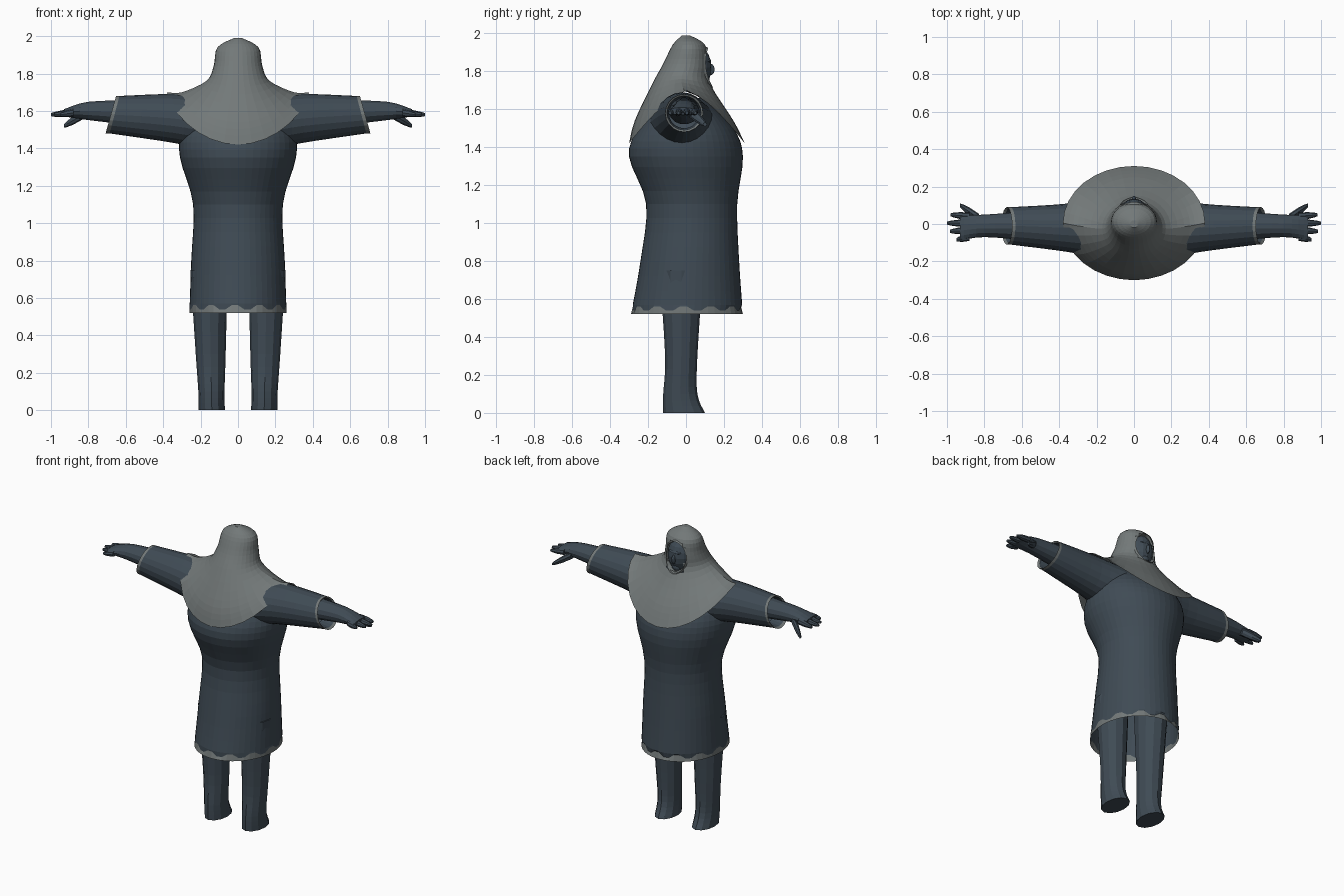
import bpy, bmesh
from math import sin, cos, pi
from mathutils import Vector

cube = bpy.data.objects.get("Cube")
if cube:
    bpy.data.objects.remove(cube, do_unlink=True)


def material(name, rgb):
    mat = bpy.data.materials.new(name)
    mat.use_nodes = True
    colour = (*rgb, 1)
    mat.diffuse_color = colour
    bsdf = mat.node_tree.nodes["Principled BSDF"]
    bsdf.inputs["Base Color"].default_value = colour
    return mat


SLATE = material("dark slate cloth", (0.05, 0.07, 0.09))
GREY = material("pale grey cloth", (0.17, 0.19, 0.19))


def angles(count):
    return [2 * pi * i / count for i in range(count)]


def smooth(keys, steps=4):
    """Pass a flowing curve through a few key cross-sections."""
    padded = [Vector(key) for key in (keys[0], *keys, keys[-1])]
    result = []
    for before, start, end, after in zip(padded, padded[1:], padded[2:], padded[3:]):
        for step in range(steps):
            t = step / steps
            bend = 2 * before - 5 * start + 4 * end - after
            twist = 3 * (start - end) + after - before
            result.append(start + ((end - before) * t + bend * t**2 + twist * t**3) / 2)
    return result + [padded[-1]]


def flat_ring(z, half_width, back, front, count, cx=0, drop=0, wave=0):
    """Level oval; drop lowers both its ends in y, wave scallops it."""
    middle, depth = (back + front) / 2, (front - back) / 2
    return [Vector((cx + half_width * cos(t), middle + depth * sin(t),
                    z - drop * abs(sin(t)) ** 1.4 + wave * cos(12 * t + pi / 4)))
            for t in angles(count)]


def arm_ring(side, x, cy, cz, depth, height, count, slant=0):
    """Oval across the arm, slanted where it forms a cuff."""
    return [Vector((side * (x - slant * height * sin(t)),
                    cy + depth * cos(t), cz + height * sin(t)))
            for t in angles(count)]


def loft(name, rings, mats, caps=(), trim=(), hole=None):
    """Skin a row of rings; trim lists the bands in the second material."""
    bm = bmesh.new()
    rows = [[bm.verts.new(point) for point in ring] for ring in rings]
    for band, (low, high) in enumerate(zip(rows, rows[1:])):
        for i in range(len(low)):
            face = bm.faces.new((low[i - 1], low[i], high[i], high[i - 1]))
            face.material_index = int(band in trim)
    for end in caps:
        bm.faces.new(rows[end])
    if hole:
        opened = [face for face in bm.faces if hole(face.calc_center_median())]
        bmesh.ops.delete(bm, geom=opened, context='FACES')
    bmesh.ops.recalc_face_normals(bm, faces=bm.faces)
    mesh = bpy.data.meshes.new(name)
    bm.to_mesh(mesh)
    bm.free()
    for mat in mats:
        mesh.materials.append(mat)
    bpy.context.collection.objects.link(bpy.data.objects.new(name, mesh))


BOTH_ENDS = (0, -1)

# Tunic: flared skirt, full chest, shoulders tucked under the hood
tunic = smooth([(0.52, 0.26, -0.29, 0.3), (0.8, 0.25, -0.24, 0.28),
                (1.1, 0.24, -0.21, 0.27), (1.35, 0.31, -0.3, 0.3),
                (1.5, 0.3, -0.25, 0.25), (1.66, 0.2, -0.12, 0.1)])
tunic_rings = [flat_ring(*section, 48) for section in tunic]
# Scalloped band above the hem
tunic_rings.insert(1, flat_ring(0.55, 0.26, -0.28, 0.29, 48, wave=0.016))
loft("tunic", tunic_rings, [SLATE, GREY], caps=(-1,), trim=(0,))

# Hood with a cape that hangs low at both ends and rises over the arms
cape = smooth([(1.7, 0.38, -0.3, 0.31, 0.28), (1.7, 0.3, -0.27, 0.25, 0.16),
               (1.76, 0.17, -0.18, 0.13, 0.03), (1.84, 0.13, -0.12, 0.12, 0),
               (1.94, 0.11, -0.07, 0.1, 0), (1.99, 0.02, -0.02, 0.02, 0)])
FACE_Z = 1.82


def face_opening(centre):
    return centre.y > 0 and Vector((centre.x / 0.075, (centre.z - FACE_Z) / 0.1)).length < 1


loft("hood", [flat_ring(*section[:4], 32, drop=section[4]) for section in cape],
     [GREY], caps=(-1,), hole=face_opening)


# Rolled edge round the face opening, leaning back at the top
def rim_ring(grow, y):
    width, height = 0.064 + grow, 0.094 + grow
    return [Vector((width * cos(t),
                    y - 0.025 * cos(t) ** 2 - 0.12 * height * sin(t),
                    FACE_Z + height * sin(t))) for t in angles(24)]


loft("hood_rim", [rim_ring(0.02, 0.11), rim_ring(0.01, 0.13), rim_ring(0, 0.1)], [GREY])


# Face with its features inside the hood
def ball(name, y, rise, scale):
    bpy.ops.mesh.primitive_uv_sphere_add(segments=16, ring_count=10,
                                         location=(0, y, FACE_Z + rise))
    ob = bpy.context.object
    ob.name = name
    ob.scale = scale
    ob.data.materials.append(SLATE)


ball("face", 0.045, 0, (0.085, 0.09, 0.12))
ball("nose", 0.13, -0.01, (0.012, 0.02, 0.03))
ball("brow", 0.115, 0.035, (0.045, 0.017, 0.012))
ball("chin", 0.105, -0.07, (0.03, 0.02, 0.025))

# Arm and leg sections, shared by both sides
sleeve = smooth([(0.15, -0.02, 1.53, 0.17, 0.14), (0.35, -0.02, 1.56, 0.13, 0.13),
                 (0.66, -0.01, 1.58, 0.1, 0.1)])
cuff_band = len(sleeve) - 1
# The cuff turns in, leaving a hollow round the wrist
sleeve += [(x, -0.01, 1.58, r, r) for x, r in ((0.68, 0.1), (0.67, 0.09), (0.6, 0.08))]
forearm = smooth([(0.55, -0.01, 1.59, 0.08, 0.07), (0.8, -0.01, 1.6, 0.06, 0.05),
                  (0.93, -0.02, 1.59, 0.07, 0.02)])
leg = smooth([(0, 0.07, -0.12, 0.1), (0.1, 0.07, -0.12, 0.06),
              (0.3, 0.08, -0.11, 0.06), (0.75, 0.1, -0.14, 0.09)])


def finger(name, side, start, end, radius, taper):
    """Tapered digit from start to end, narrowing towards a rounded tip."""
    rings = []
    for u in (0, 0.5, 0.85, 1):
        r = radius * (1 - taper * u**3)
        rings.append(arm_ring(side, *Vector(start).lerp(Vector(end), u), r, r, 8))
    loft(name, rings, [SLATE], caps=BOTH_ENDS)


for label, side in (("left", 1), ("right", -1)):
    # Sleeve slanting towards a trimmed cuff
    loft(label + "_sleeve",
         [arm_ring(side, *section, 20, slant=max(0, section[0] - 0.4)) for section in sleeve],
         [SLATE, GREY], trim=(cuff_band, cuff_band + 1))
    # Forearm flattening into the palm
    loft(label + "_forearm", [arm_ring(side, *section, 14) for section in forearm],
         [SLATE], caps=BOTH_ENDS)
    # Four spread fingers and a thumb reaching forward and down
    for i, tip in enumerate((0.95, 0.985, 1, 0.98)):
        y = 0.037 * i - 0.07
        finger(f"{label}_finger_{i + 1}", side, (0.88, y, 1.59), (tip, y * 1.2, 1.58), 0.02, 0.6)
    finger(label + "_thumb", side, (0.83, 0.03, 1.58), (0.93, 0.1, 1.52), 0.025, 0.6)
    # Leg running down into a boot with a flat sole
    loft(label + "_leg",
         [flat_ring(*section, 12, cx=side * (0.14 + 0.02 * section[0])) for section in leg],
         [SLATE], caps=BOTH_ENDS)
